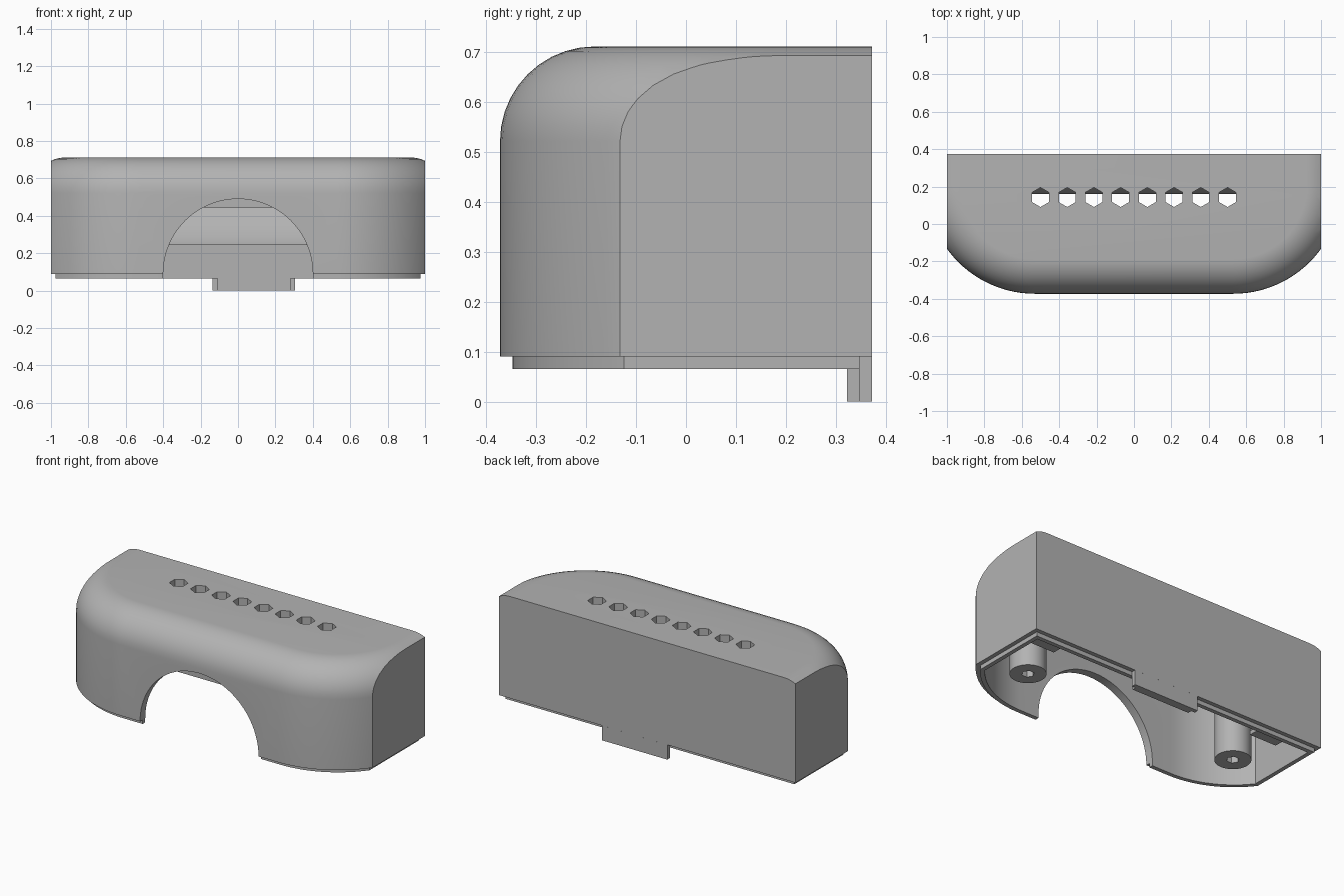
import bpy, bmesh, math

if "Cube" in bpy.data.objects:
    bpy.data.objects.remove(bpy.data.objects["Cube"])

grey = bpy.data.materials.new("plain grey")
grey.diffuse_color = (0.45, 0.45, 0.45, 1)
grey.use_nodes = True
grey.node_tree.nodes["Principled BSDF"].inputs["Base Color"].default_value = grey.diffuse_color
TOP, BACK, FRONT, R, CX = 0.712, 0.373, -0.373, 0.58, 0.53


def finish(name, bm):
    bmesh.ops.recalc_face_normals(bm, faces=bm.faces)
    me = bpy.data.meshes.new(name)
    bm.to_mesh(me)
    bm.free()
    ob = bpy.data.objects.new(name, me)
    me.materials.append(grey)
    bpy.context.collection.objects.link(ob)
    return ob


def box(name, x0, x1, y0, y1, z0, z1, bevel=0):
    bm = bmesh.new()
    bmesh.ops.create_cube(bm, size=1)
    for v in bm.verts:
        v.co = (x1 if v.co.x > 0 else x0, y1 if v.co.y > 0 else y0,
                z1 if v.co.z > 0 else z0)
    if bevel:  # round the top side edges, top back edge and upright back edges
        def keep(e):
            a, b = e.verts[0].co, e.verts[1].co
            back = a.y == b.y == y1
            top = a.z == b.z == z1
            front = a.y == b.y == y0
            bottom = a.z == b.z == z0
            return (back or top) and not front and not bottom
        bmesh.ops.bevel(bm, geom=[e for e in bm.edges if keep(e)], offset=bevel,
                        segments=6, profile=0.5, affect='EDGES')
    return finish(name, bm)


def prism(name, pts, axis, lo, hi):
    """Extrude a closed profile along an axis."""
    bm = bmesh.new()

    def at(p, h):
        return {'X': (h, p[0], p[1]), 'Y': (p[0], h, p[1]), 'Z': (p[0], p[1], h)}[axis]
    a = [bm.verts.new(at(p, lo)) for p in pts]
    b = [bm.verts.new(at(p, hi)) for p in pts]
    bm.faces.new(a)
    bm.faces.new(b)
    for i in range(len(pts)):
        j = (i + 1) % len(pts)
        bm.faces.new((a[i], a[j], b[j], b[i]))
    return finish(name, bm)


def ring(cx, cy, r, n, turn=0.0):
    return [(cx + r * math.cos(turn + math.tau * i / n),
             cy + r * math.sin(turn + math.tau * i / n)) for i in range(n)]


def boolean(ob, other, op):
    m = ob.modifiers.new("cut", 'BOOLEAN')
    m.operation, m.object, m.solver = op, other, 'EXACT'
    bpy.ops.object.select_all(action='DESELECT')
    bpy.context.view_layer.objects.active = ob
    ob.select_set(True)
    bpy.ops.object.modifier_apply(modifier=m.name)
    bpy.data.objects.remove(other)


def body(name, t, z0):
    """Rounded housing volume, inset by t, starting at height z0."""
    r = 0.19 - t
    levels = [(z0, t)]
    for i in range(11):
        a = math.pi / 2 * i / 10
        levels.append((TOP - t - r + r * math.sin(a), t + r * (1 - math.cos(a))))
    bm = bmesh.new()
    rows = []
    for z, d in levels:
        right = [(CX + (R - d) * math.sin(math.pi / 2 * i / 24),
                  FRONT + R - (R - d) * math.cos(math.pi / 2 * i / 24)) for i in range(25)]
        right.append((CX + R - d, 0.6))
        pts = right + [(-x, y) for x, y in reversed(right)]
        rows.append([bm.verts.new((x, y, z)) for x, y in pts])
    n = len(rows[0])
    for a, b in zip(rows, rows[1:]):
        for i in range(n):
            bm.faces.new((a[i], a[(i + 1) % n], b[(i + 1) % n], b[i]))
    bm.faces.new(rows[0])
    bm.faces.new(rows[-1])
    ob = finish(name, bm)
    w = 1 - t
    boolean(ob, box("trim", -w, w, -0.7, BACK - t, z0 - 0.01, TOP - t - 0.0004,
                    0.05 if t == 0 else 0.02 if t < 0.04 else 0), 'INTERSECT')
    return ob


# Housing shell with inset bottom lip
shell = body("housing", 0, 0.09)
boolean(shell, body("lip", 0.025, 0.065), 'UNION')
boolean(shell, body("cavity", 0.05, -0.1), 'DIFFERENCE')

# Arched opening in the front wall
arch = [(0.4 * math.cos(math.pi * i / 48), 0.09 + 0.4 * math.sin(math.pi * i / 48))
        for i in range(49)] + [(-0.4, -0.1), (0.4, -0.1)]
boolean(shell, prism("arch_cutter", arch, 'Y', -0.6, -0.05), 'DIFFERENCE')

# Row of hexagonal vents in the top
for i in range(8):
    x = -0.5 + i * 1.0 / 7
    boolean(shell, prism("vent_cutter", ring(x, 0.143, 0.052, 6, math.pi / 6),
                         'Z', 0.6, 0.8), 'DIFFERENCE')

# Stepped tab under the back wall
box("tab_outer", -0.135, 0.305, 0.348, BACK, 0, 0.0899)
box("tab_inner", -0.11, 0.28, 0.323, 0.348, 0, 0.0649)

# Sloped deflector shelf inside the back wall
prism("deflector", [(0.325, 0.245), (0.16, 0.245), (0.16, 0.28), (0.195, 0.365),
                    (0.24, 0.445), (0.325, 0.445)], 'X', -0.6, 0.6)

# Screw bosses and small clips on both sides
for s in (-1, 1):
    boss = prism("screw_boss", ring(s * 0.72, -0.03, 0.1, 40), 'Z', 0.09, 0.665)
    boolean(boss, prism("hole", ring(s * 0.72, -0.03, 0.035, 6), 'Z', 0, 0.4), 'DIFFERENCE')
    box("clip", s * 0.78 - 0.09, s * 0.78 + 0.09, 0.15, 0.325, 0.155, 0.18)

# Smooth curved surfaces, keep edges sharp
bpy.ops.object.select_all(action='SELECT')
bpy.context.view_layer.objects.active = shell
bpy.ops.object.shade_smooth_by_angle(angle=math.radians(30))
